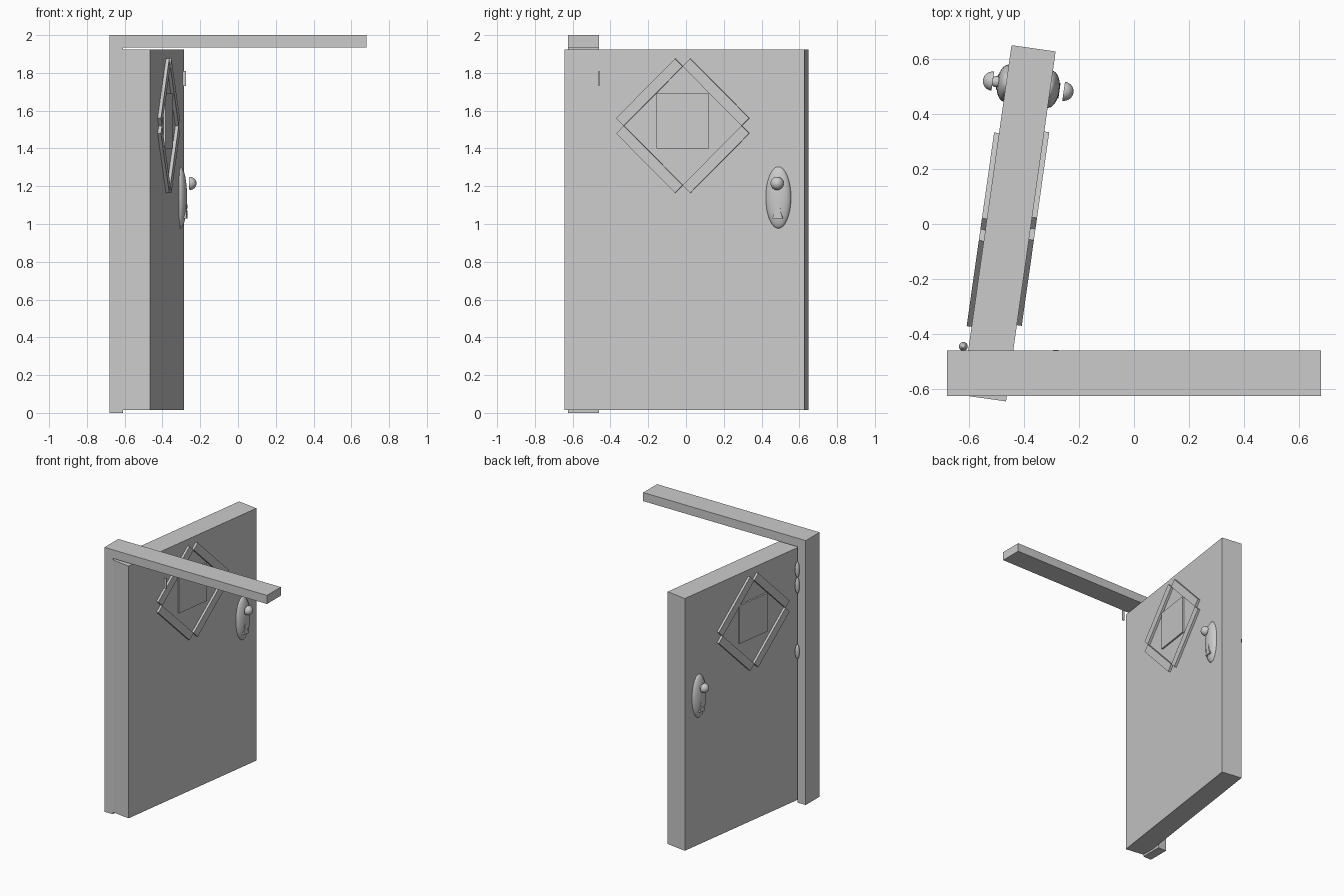
import bpy, bmesh, math
from mathutils import Matrix, Vector

if "Cube" in bpy.data.objects:
    bpy.data.objects.remove(bpy.data.objects["Cube"])

# door space: x = across thickness, y = along the width, z = up
DOOR = Matrix.Translation((-0.455, 0.0025, 0)) @ Matrix.Rotation(math.radians(-8.07), 4, 'Z')
HALF_T = 0.081


def finish(name, bm, matrix=Matrix(), smooth=False):
    bmesh.ops.recalc_face_normals(bm, faces=bm.faces)
    mesh = bpy.data.meshes.new(name)
    bm.to_mesh(mesh)
    bm.free()
    for p in mesh.polygons:
        p.use_smooth = smooth and len(p.vertices) < 5
    ob = bpy.data.objects.new(name, mesh)
    bpy.context.collection.objects.link(ob)
    ob.matrix_world = matrix
    return ob


def box(name, lo, hi, matrix=Matrix()):
    bm = bmesh.new()
    lo, hi = Vector(lo), Vector(hi)
    m = Matrix.Translation((lo + hi) / 2) @ Matrix.Diagonal((*(hi - lo), 1))
    bmesh.ops.create_cube(bm, size=1, matrix=m)
    return finish(name, bm, matrix)


def ball(name, center, radii, matrix=Matrix(), half=0):
    """Ellipsoid; half = +1/-1 keeps only that x side, with a flat cap."""
    bm = bmesh.new()
    bmesh.ops.create_uvsphere(bm, u_segments=32, v_segments=16, radius=1)
    if half:
        geom = bm.verts[:] + bm.edges[:] + bm.faces[:]
        bmesh.ops.bisect_plane(bm, geom=geom, dist=1e-5, plane_co=(0, 0, 0),
                               plane_no=(-half, 0, 0), clear_outer=True)
        bmesh.ops.holes_fill(bm, edges=[e for e in bm.edges if e.is_boundary])
    bm.transform(Matrix.Translation(center) @ Matrix.Diagonal((*radii, 1)))
    return finish(name, bm, matrix, True)


def keyhole(name, side, y, z):
    """Raised keyhole: round head over a flared skirt."""
    pts = [(-0.028, -0.04), (0.028, -0.04)]
    for i in range(13):
        a = math.radians(-50 + 280 * i / 12)
        pts.append((0.017 * math.cos(a), 0.022 + 0.017 * math.sin(a)))
    bm = bmesh.new()
    face = bm.faces.new([bm.verts.new((side * 0.085, y + p, z + q)) for p, q in pts])
    ext = bmesh.ops.extrude_face_region(bm, geom=[face])['geom']
    bmesh.ops.translate(bm, vec=(side * 0.03, 0, 0),
                        verts=[v for v in ext if isinstance(v, bmesh.types.BMVert)])
    return finish(name, bm, DOOR)


# frame
box("frame_post", (-0.68, -0.625, 0), (-0.61, -0.46, 1.95))
box("frame_lintel", (-0.68, -0.625, 1.935), (0.68, -0.46, 2.0))
box("latch_plate", (-0.295, -0.462, 1.73), (-0.275, -0.457, 1.81))

# door slab
box("door_slab", (-HALF_T, -0.642, 0.015), (HALF_T, 0.642, 1.923), DOOR)

# fittings on both faces
for side, label, wy in ((1, "right", -0.007), (-1, "left", -0.036)):
    x0, x1 = sorted((side * 0.075, side * (HALF_T + 0.018)))
    # diamond of four separate trim bars
    for i in range(4):
        turn = Matrix.Translation((0, wy, 1.52)) @ Matrix.Rotation(math.radians(45 + 90 * i), 4, 'X')
        box(f"window_trim_{label}_{i + 1}", (x0, -0.2225, 0.2225), (x1, 0.2225, 0.28), DOOR @ turn)
    # square pane
    x0, x1 = sorted((side * 0.075, side * (HALF_T + 0.012)))
    box(f"window_pane_{label}", (x0, wy - 0.14, 1.4), (x1, wy + 0.14, 1.69), DOOR)
    # oval plate, knob and keyhole
    ball(f"knob_plate_{label}", (side * 0.079, 0.503, 1.14), (0.036, 0.068, 0.164), DOOR, side)
    ball(f"knob_{label}", (side * 0.13, 0.503, 1.215), (0.036, 0.035, 0.035), DOOR, side)
    keyhole(f"keyhole_{label}", side, 0.503, 1.07)
ball("knob_stem_left", (-0.117, 0.503, 1.215), (0.022, 0.02, 0.02), DOOR)

# hinge barrels
for i, (z, h) in enumerate(((1.77, 0.06), (1.65, 0.06), (1.15, 0.055))):
    ball(f"hinge_barrel_{i + 1}", (-0.62, -0.445, z), (0.016, 0.016, h))
